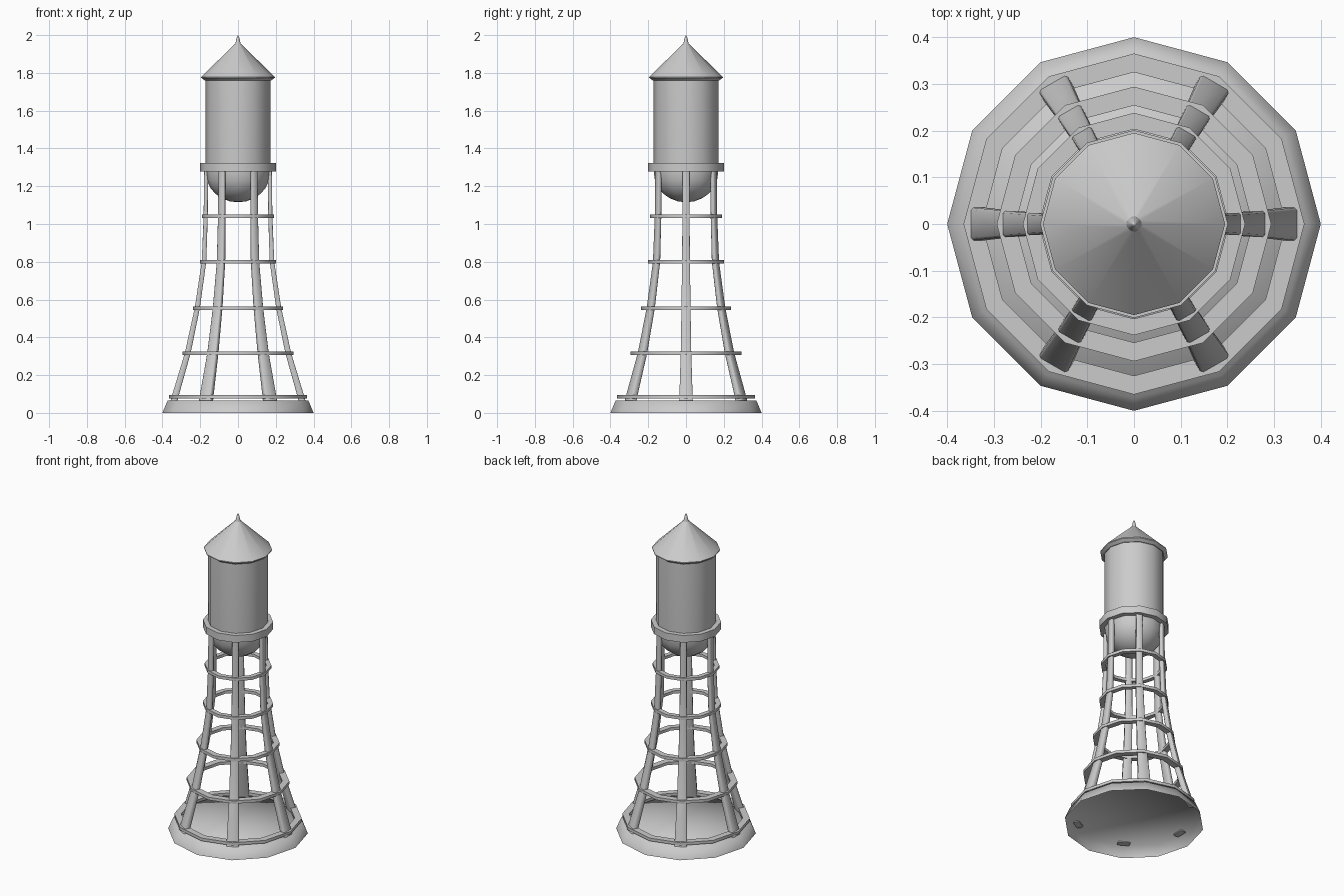
import bpy, bmesh, math
from math import sin, cos, pi, radians

if "Cube" in bpy.data.objects:
    bpy.data.objects.remove(bpy.data.objects["Cube"])

SIDES = 12


def finish(bm, name, angle, recalc=True):
    if recalc:
        bmesh.ops.recalc_face_normals(bm, faces=bm.faces)
    mesh = bpy.data.meshes.new(name)
    bm.to_mesh(mesh)
    bm.free()
    obj = bpy.data.objects.new(name, mesh)
    bpy.context.collection.objects.link(obj)
    bpy.ops.object.select_all(action='DESELECT')
    obj.select_set(True)
    bpy.context.view_layer.objects.active = obj
    bpy.ops.object.shade_smooth_by_angle(angle=radians(angle))
    return obj


def revolve(name, profile, closed=False, angle=35):
    """Spin (radius, z) points, listed upward, about z; closed=True makes a hollow ring."""
    bm = bmesh.new()
    rows = []
    for r, z in profile:
        if r == 0:
            rows.append([bm.verts.new((0, 0, z))] * SIDES)
        else:
            rows.append([bm.verts.new((r * cos(2 * pi * i / SIDES), r * sin(2 * pi * i / SIDES), z))
                         for i in range(SIDES)])
    pairs = list(zip(rows, rows[1:]))
    if closed:
        pairs.append((rows[-1], rows[0]))
    for a, b in pairs:
        for i in range(SIDES):
            j = (i + 1) % SIDES
            loop = list(dict.fromkeys((a[i], a[j], b[j], b[i])))
            bm.faces.new(loop)
    return finish(bm, name, angle, recalc=False)


# Flared foundation, open underneath and softly shaded
revolve("base", [(0.4, 0), (0.373, 0.065), (0, 0.065)], angle=180)

# Six curved, tapering legs with chamfered corners: (z, outer radius, half width, thickness)
LEG = [(0.06, 0.358, 0.036, 0.037), (0.09, 0.350, 0.035, 0.036), (0.315, 0.282, 0.028, 0.031),
       (0.555, 0.229, 0.024, 0.027), (0.8, 0.192, 0.021, 0.024), (1.04, 0.182, 0.019, 0.022),
       (1.3, 0.179, 0.018, 0.021)]
for k in range(6):
    bm = bmesh.new()
    a = k * pi / 3
    rows = []
    for z, r, w, t in LEG:
        c = t * 0.15
        corners = [(r, c - w), (r, w - c), (r - c, w), (r - t + c, w),
                   (r - t, w - c), (r - t, c - w), (r - t + c, -w), (r - c, -w)]
        rows.append([bm.verts.new((x * cos(a) - y * sin(a), x * sin(a) + y * cos(a), z))
                     for x, y in corners])
    for lo, hi in zip(rows, rows[1:]):
        for i in range(8):
            j = (i + 1) % 8
            bm.faces.new((lo[i], lo[j], hi[j], hi[i]))
    bm.faces.new(rows[0])
    bm.faces.new(rows[-1])
    finish(bm, f"leg_{k + 1}", 60)

# Horizontal brace rings
RINGS = [(0.085, 0.365, 0.040), (0.315, 0.294, 0.040), (0.555, 0.238, 0.035),
         (0.8, 0.201, 0.030), (1.04, 0.191, 0.028)]
for k, (z, r, w) in enumerate(RINGS):
    revolve(f"brace_ring_{k + 1}",
            [(r, z - 0.009), (r, z + 0.009), (r - w, z + 0.009), (r - w, z - 0.009)], closed=True)

# Balcony band under the tank
revolve("balcony", [(0.16, 1.278), (0.201, 1.278), (0.201, 1.323), (0.16, 1.323)], closed=True)

# Tank with rounded bottom
bowl = [(0, 1.115)] + [(0.17 * sin(i * pi / 12), 1.27 - 0.155 * cos(i * pi / 12)) for i in range(1, 7)]
revolve("tank", bowl + [(0.172, 1.31), (0.172, 1.77)], angle=40)

# Conical roof with small eave
revolve("roof", [(0.17, 1.76), (0.176, 1.76), (0.195, 1.774), (0.195, 1.779), (0.016, 1.953)],
        angle=25)

# Finial spike
revolve("finial", [(0.017, 1.945), (0.013, 1.96), (0.005, 1.994), (0, 2.0)], angle=40)
